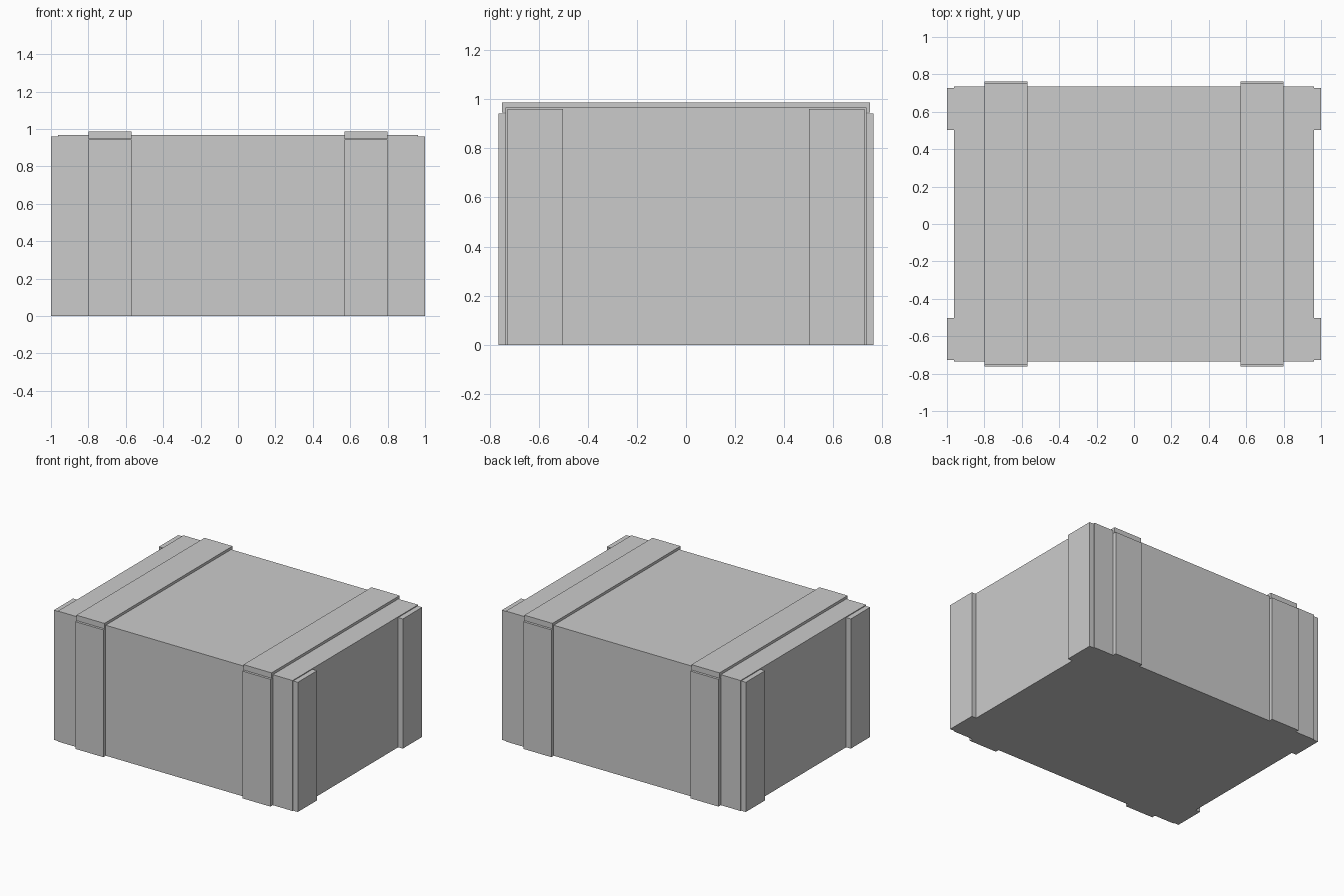
import bpy

if "Cube" in bpy.data.objects:
    bpy.data.objects.remove(bpy.data.objects["Cube"])


def box(name, x, y, z):
    """Axis-aligned box from (min, max) pairs."""
    bpy.ops.mesh.primitive_cube_add(size=1)
    o = bpy.context.object
    o.name = name
    o.location = [(a + b) / 2 for a, b in (x, y, z)]
    o.scale = [b - a for a, b in (x, y, z)]
    bpy.ops.object.transform_apply(location=True, rotation=True, scale=True)
    return o


def span(sign, a, b):
    """Range a..b mirrored to the given side."""
    return tuple(sorted((sign * a, sign * b)))


# Crate body
box("crate_body", (-0.962, 0.962), (-0.735, 0.735), (0, 0.967))

for sx, side in ((-1, "left"), (1, "right")):
    # Plank across the lid
    box(f"lid_batten_{side}", span(sx, 0.57, 0.80), (-0.75, 0.75), (0.946, 0.986))
    for sy, face in ((-1, "front"), (1, "back")):
        # Upright planks on the long faces
        box(f"{face}_batten_{side}", span(sx, 0.57, 0.80), span(sy, 0.725, 0.763), (0, 0.943))
        # Upright planks at the corners of the end faces
        box(f"end_batten_{side}_{face}", span(sx, 0.955, 1.0), span(sy, 0.502, 0.728), (0, 0.961))
